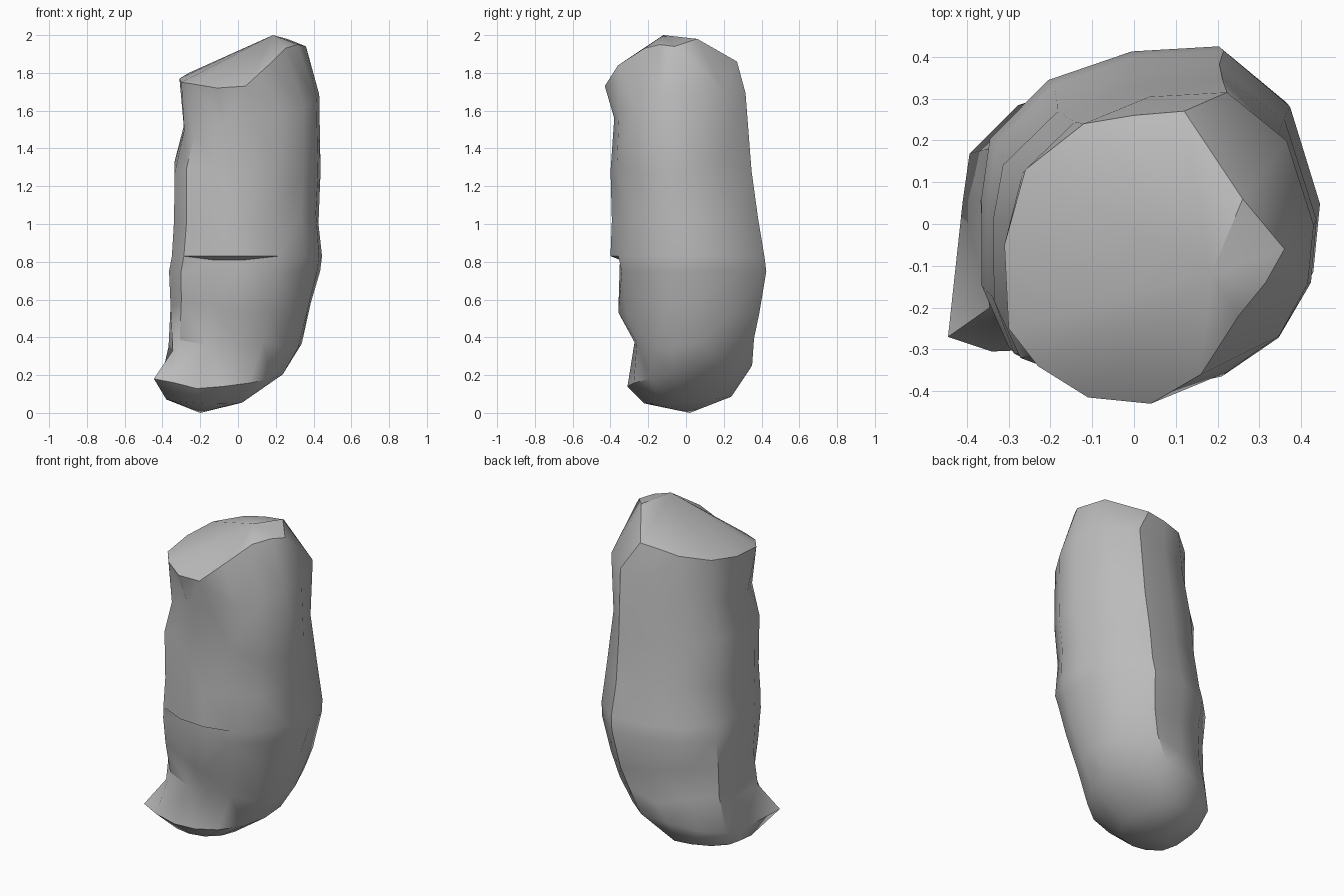
import bpy
import bmesh
import math
import random
from mathutils import Vector

random.seed(7)

default_cube = bpy.data.objects.get("Cube")
if default_cube:
    bpy.data.objects.remove(default_cube, do_unlink=True)

# Unit outline of the pillar seen from above, clockwise from the +x side
outline = [(1, .1), (.96, -.3), (.77, -.65), (.42, -.9), (0, -1), (-.42, -.97), (-.84, -.78),
           (-1, -.42), (-1, .1), (-.95, .45), (-.6, .8), (-.1, .97), (.42, 1), (.82, .67)]

# Cross-sections: height, x range, y range, tilt towards x, tilt towards y
sections = [
    (.07, -.38, .03, -.22, .24, -.01, .02),
    (.19, -.41, .25, -.31, .35, .03, .05),
    (.38, -.365, .335, -.29, .36, 0, 0),
    (.56, -.36, .39, -.355, .385, 0, 0),
    (.75, -.365, .435, -.38, .425, 0, 0),
    (.83, -.35, .445, -.40, .415, 0, 0),
    (1.03, -.335, .425, -.40, .38, 0, 0),
    (1.30, -.335, .435, -.40, .345, 0, 0),
    (1.60, -.285, .43, -.39, .315, .08, .06),
]

# Worn dents and bulges: (section, outline point) -> shift
dents = {
    (2, 4): (0, .02, 0), (2, 5): (0, .02, 0),        # slope above the toe
    (4, 4): (0, .03, .06), (4, 5): (0, .02, .06),    # crevice in the front
    (6, 3): (-.03, .03, 0),
    (7, 13): (-.02, -.01, .04), (6, 9): (.01, -.02, 0),
    (8, 4): (0, .01, .02), (8, 5): (0, .01, .02),    # undercut below the lip
}

# Slanted rim of the top, with a lip hanging over the front
rim = [(.36, -.06, 1.94), (.315, -.14, 1.95), (.25, -.22, 1.93), (.16, -.36, 1.84),
       (.04, -.43, 1.73), (-.11, -.415, 1.72), (-.23, -.34, 1.74), (-.30, -.25, 1.75),
       (-.31, -.05, 1.77), (-.26, .13, 1.80), (-.12, .24, 1.83), (0, .26, 1.85),
       (.12, .27, 1.86), (.26, .06, 1.98)]


def make_ring(bm, index):
    z, x0, x1, y0, y1, tilt_x, tilt_y = sections[index]
    ring = []
    for j, (u, v) in enumerate(outline):
        point = Vector(((x0 + x1) / 2 + u * (x1 - x0) / 2,
                        (y0 + y1) / 2 + v * (y1 - y0) / 2,
                        z + tilt_x * u + tilt_y * v))
        point += Vector(dents.get((index, j), (0, 0, 0)))
        if index in (2, 3, 6, 7):
            point.z += random.uniform(-.04, .04)
            point.x -= u * random.uniform(-.004, .008)
            point.y -= v * random.uniform(-.004, .008)
        ring.append(bm.verts.new(point))
    return ring


bm = bmesh.new()
rings = [make_ring(bm, i) for i in range(len(sections))]
rings.append([bm.verts.new(p) for p in rim])

# Spur sticking out of the foot
rings[1][7].co = (-.445, -.27, .18)
rings[1][6].co = (-.34, -.305, .16)
rings[2][7].co = (-.345, -.20, .33)

# Skin between the rings, then fans to the foot tip and the peak
count = len(outline)
foot = bm.verts.new((-.2, .02, 0))
peak = bm.verts.new((.185, -.12, 2))
for j in range(count):
    k = (j + 1) % count
    for low, high in zip(rings, rings[1:]):
        bm.faces.new((low[j], low[k], high[k], high[j]))
    bm.faces.new((foot, rings[0][k], rings[0][j]))
    bm.faces.new((peak, rings[-1][j], rings[-1][k]))

bmesh.ops.triangulate(bm, faces=bm.faces[:])
bmesh.ops.recalc_face_normals(bm, faces=bm.faces[:])
mesh = bpy.data.meshes.new("rock_pillar")
bm.to_mesh(mesh)
bm.free()

# Grey stone material
stone = bpy.data.materials.new("grey_stone")
stone.use_nodes = True
grey = (.5, .5, .5, 1)
stone.diffuse_color = grey
stone.node_tree.nodes["Principled BSDF"].inputs["Base Color"].default_value = grey
mesh.materials.append(stone)

pillar = bpy.data.objects.new("rock_pillar", mesh)
bpy.context.collection.objects.link(pillar)
bpy.ops.object.select_all(action="DESELECT")
pillar.select_set(True)
bpy.context.view_layer.objects.active = pillar
bpy.ops.object.shade_smooth_by_angle(angle=math.radians(38))
